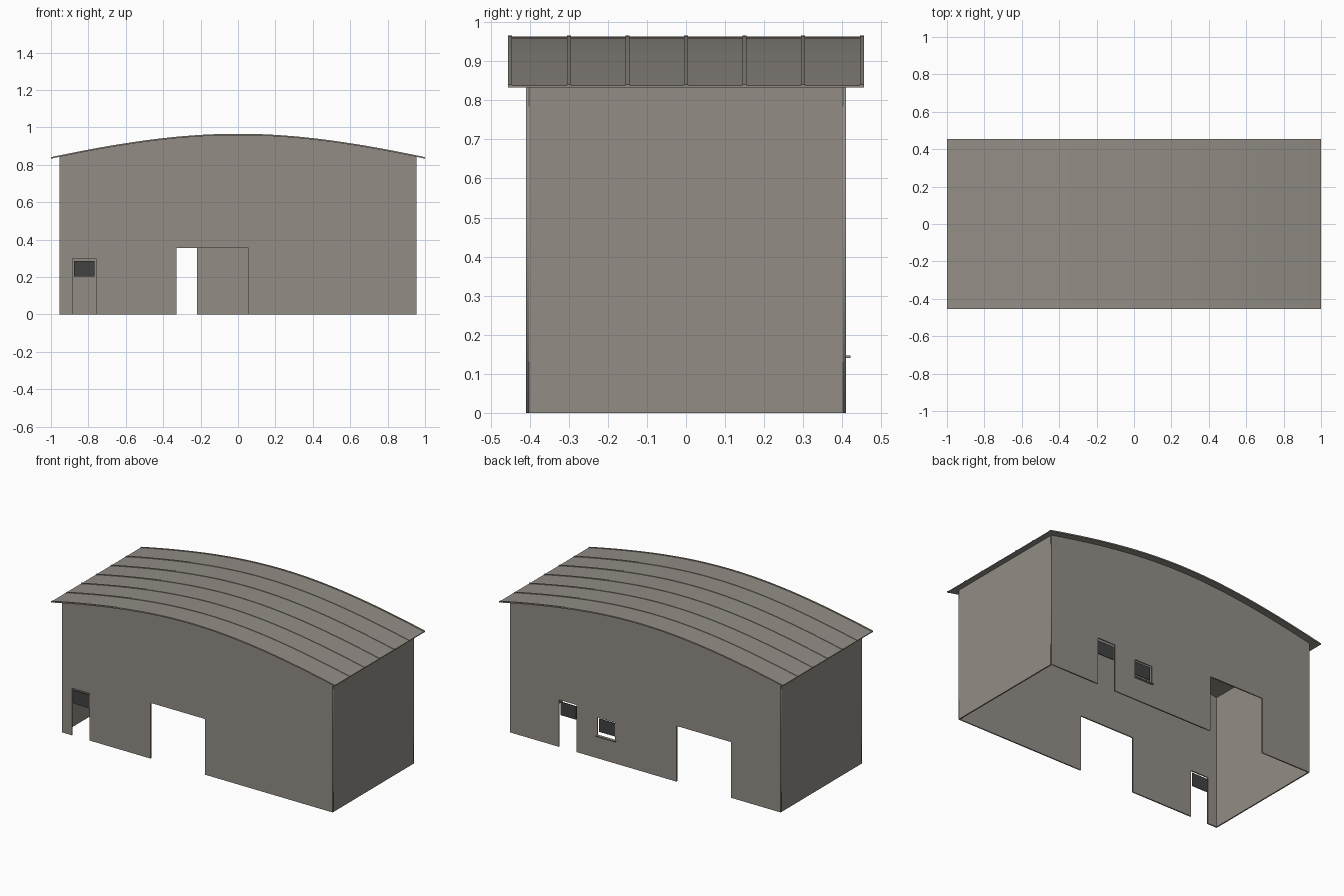
import bpy, bmesh, math

if "Cube" in bpy.data.objects:
    bpy.data.objects.remove(bpy.data.objects["Cube"])

def material(name, rgb):
    m = bpy.data.materials.new(name)
    m.diffuse_color = (*rgb, 1)
    m.use_nodes = True
    m.node_tree.nodes["Principled BSDF"].inputs["Base Color"].default_value = m.diffuse_color
    return m

GREY = material("warm grey cladding", (0.29, 0.265, 0.235))
GLASS = material("dark glass", (0.055, 0.055, 0.055))

HX, HY, T = 0.955, 0.41, 0.008      # wall half sizes and thickness
RX, RY = 1.0, 0.455                 # roof half sizes
N = 40

def arch(x):
    # height of the roof's upper skin
    return 0.838 + 0.125 * (0.85 * (1 - x * x) + 0.15 * math.cos(math.pi * x / 2) ** 2)

def mesh_object(name, bm, mat):
    bmesh.ops.recalc_face_normals(bm, faces=bm.faces)
    me = bpy.data.meshes.new(name)
    bm.to_mesh(me)
    bm.free()
    me.materials.append(mat)
    ob = bpy.data.objects.new(name, me)
    bpy.context.collection.objects.link(ob)
    return ob

def box(name, x0, x1, y0, y1, z0, z1, mat):
    bm = bmesh.new()
    bmesh.ops.create_cube(bm, size=1)
    for v in bm.verts:
        v.co = ((x0 + x1) / 2 + v.co.x * (x1 - x0),
                (y0 + y1) / 2 + v.co.y * (y1 - y0),
                (z0 + z1) / 2 + v.co.z * (z1 - z0))
    return mesh_object(name, bm, mat)

def gable_wall(name, y, doors, windows=()):
    # filled outline with door notches and window holes, given thickness
    pts = [(-HX, 0)]
    for x0, x1, h in sorted(doors):
        pts += [(x0, 0), (x0, h), (x1, h), (x1, 0)]
    for i in range(N + 1):
        x = HX - 2 * HX * i / N
        if i == 0:
            pts.append((HX, 0))
        pts.append((x, arch(x) - 0.003))
    loops = [pts] + [[(a, c), (b, c), (b, d), (a, d)] for a, b, c, d in windows]
    cu = bpy.data.curves.new(name + "_outline", 'CURVE')
    cu.dimensions = '2D'
    cu.fill_mode = 'BOTH'
    cu.extrude = T / 2
    for loop in loops:
        sp = cu.splines.new('POLY')
        sp.points.add(len(loop) - 1)
        for p, (px, pz) in zip(sp.points, loop):
            p.co = (px, pz, 0, 1)
        sp.use_cyclic_u = True
    tmp = bpy.data.objects.new(name + "_tmp", cu)
    bpy.context.collection.objects.link(tmp)
    dg = bpy.context.evaluated_depsgraph_get()
    me = bpy.data.meshes.new_from_object(tmp.evaluated_get(dg))
    bpy.data.objects.remove(tmp)
    me.materials.clear()
    me.materials.append(GREY)
    ob = bpy.data.objects.new(name, me)
    ob.rotation_euler = (math.pi / 2, 0, 0)
    ob.location = (0, y, 0)
    bpy.context.collection.objects.link(ob)

def arched_sheet(name, y0, y1, below, above):
    # curved strip following the roof line
    bm = bmesh.new()
    rings = []
    for i in range(N + 1):
        x = -RX + 2 * RX * i / N
        z = arch(x)
        rings.append([bm.verts.new(c) for c in
                      ((x, y0, z - below), (x, y1, z - below),
                       (x, y1, z + above), (x, y0, z + above))])
    for a, b in zip(rings, rings[1:]):
        for k in range(4):
            bm.faces.new((a[k], a[(k + 1) % 4], b[(k + 1) % 4], b[k]))
    bm.faces.new(rings[0])
    bm.faces.new(rings[-1])
    ob = mesh_object(name, bm, GREY)
    for o in bpy.context.selected_objects:
        o.select_set(False)
    ob.select_set(True)
    bpy.context.view_layer.objects.active = ob
    bpy.ops.object.shade_smooth_by_angle(angle=math.radians(30))

# Front and back walls with openings
gable_wall("front_wall", -HY + T / 2, [(-0.885, -0.76, 0.30), (-0.33, 0.055, 0.355)])
gable_wall("back_wall", HY - T / 2, [(0.485, 0.61, 0.30), (-0.605, -0.22, 0.355)],
           [(0.212, 0.338, 0.145, 0.26)])

# Side walls
for s, n in ((-1, "left_wall"), (1, "right_wall")):
    xa, xb = sorted((s * HX, s * (HX - T)))
    box(n, xa, xb, -HY + T, HY - T, 0, arch(HX) - 0.003, GREY)

# Roof skin and standing seams
arched_sheet("roof_sheet", -RY + 0.002, RY - 0.002, 0.005, 0)
for i in range(7):
    y = -0.45 + 0.15 * i
    arched_sheet("roof_seam_%d" % (i + 1), y - 0.005, y + 0.005, 0.005, 0.003)

# Glass panes in doors and window, window sill
box("front_door_glass", -0.878, -0.766, -0.404, -0.400, 0.202, 0.287, GLASS)
box("back_door_glass", 0.492, 0.604, 0.400, 0.404, 0.202, 0.287, GLASS)
box("back_window_glass", 0.219, 0.331, 0.400, 0.404, 0.168, 0.252, GLASS)
box("window_sill", 0.208, 0.342, 0.402, 0.421, 0.140, 0.147, GREY)
